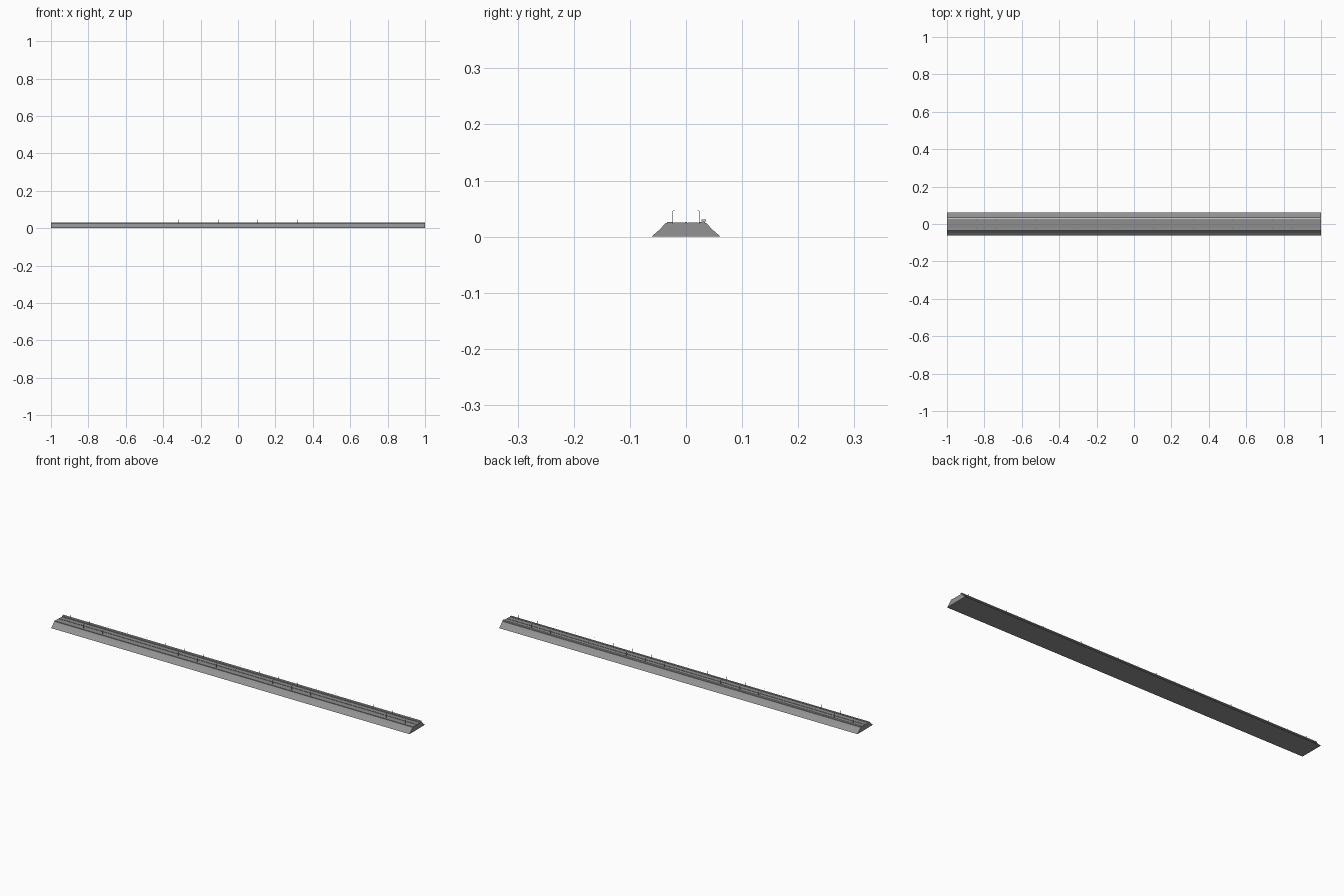
import bpy, bmesh

if "Cube" in bpy.data.objects:
    bpy.data.objects.remove(bpy.data.objects["Cube"])

L = 1.0  # half length


def grey(name, v):
    m = bpy.data.materials.new(name)
    m.diffuse_color = (v, v, v, 1)
    m.use_nodes = True
    m.node_tree.nodes["Principled BSDF"].inputs["Base Color"].default_value = m.diffuse_color
    return m


stone = grey("stone", 0.29)
asphalt = grey("asphalt", 0.27)
metal = grey("metal", 0.3)


def extrude(name, profile, mat=None, x0=-L, x1=L):
    """Prism along x from a (y, z) outline."""
    bm = bmesh.new()
    f = bm.faces.new([bm.verts.new((x0, y, z)) for y, z in profile])
    ret = bmesh.ops.extrude_face_region(bm, geom=[f])
    vs = [g for g in ret["geom"] if isinstance(g, bmesh.types.BMVert)]
    bmesh.ops.translate(bm, vec=(x1 - x0, 0, 0), verts=vs)
    if len(profile) > 4:
        bm.faces.ensure_lookup_table()
    bmesh.ops.recalc_face_normals(bm, faces=bm.faces)
    me = bpy.data.meshes.new(name)
    bm.to_mesh(me)
    bm.free()
    if mat:
        me.materials.append(mat)
    ob = bpy.data.objects.new(name, me)
    bpy.context.collection.objects.link(ob)
    return ob


def rect(y0, y1, z0, z1):
    return [(y0, z0), (y1, z0), (y1, z1), (y0, z1)]


# embankment with slightly broken side slopes
half = [(0.0617, 0), (0.047, 0.0125), (0.036, 0.0245)]
extrude("embankment", half + [(-y, z) for y, z in reversed(half)], stone)

# two carriageways, raised verges and central kerb
for s, side in ((-1, "front"), (1, "back")):
    extrude(side + "_roadway", rect(*sorted((s * 0.003, s * 0.022)), 0.024, 0.0252), asphalt)
    extrude(side + "_verge", rect(*sorted((s * 0.024, s * 0.034)), 0.024, 0.0265), stone)
extrude("central_kerb", rect(-0.0015, 0.0015, 0.024, 0.026), stone)

# pale barrier beam along the back edge, on a narrow foot
extrude("barrier_beam", rect(0.0275, 0.036, 0.0272, 0.0305))
extrude("barrier_foot", rect(0.0285, 0.0325, 0.0255, 0.0275), stone)

# paired lamp posts with inward arms
t = 0.0004
for i in range(19):
    x = (i - 9) * 0.1055
    for s, side in ((-1, "front"), (1, "back")):
        y = s * 0.0235
        extrude(f"{side}_lamp_post_{i}", rect(y - t, y + t, 0.024, 0.046), metal, x - t, x + t)
        arm = sorted((y, y - s * 0.003))
        extrude(f"{side}_lamp_arm_{i}", rect(*arm, 0.0453, 0.0462), metal, x - 0.0007, x + 0.0007)
